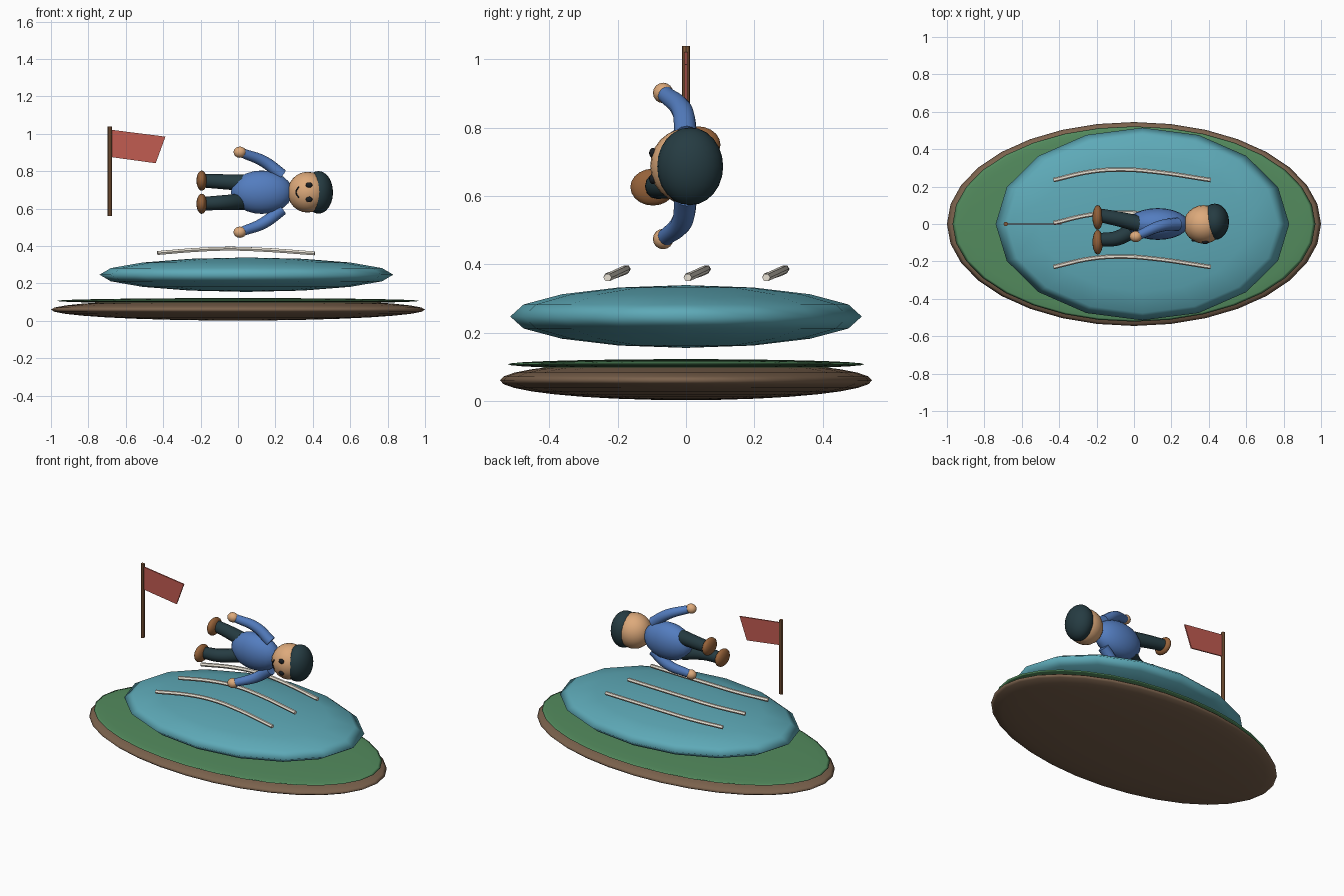
import bpy, bmesh, math

if "Cube" in bpy.data.objects:
    bpy.data.objects.remove(bpy.data.objects["Cube"])


def mat(name, r, g, b):
    m = bpy.data.materials.new(name)
    m.diffuse_color = [(c / 255) ** 2.2 for c in (r, g, b)] + [1]
    m.use_nodes = True
    m.node_tree.nodes["Principled BSDF"].inputs["Base Color"].default_value = m.diffuse_color
    return m


SOIL = mat("soil", 122, 98, 78)
GRASS = mat("grass", 84, 138, 94)
WATER = mat("water", 94, 168, 182)
CREAM = mat("cream", 235, 228, 214)
WOOD = mat("wood", 132, 92, 62)
RED = mat("red", 192, 92, 82)
SKIN = mat("skin", 220, 168, 122)
BLUE = mat("blue", 84, 124, 190)
DARK = mat("dark", 42, 62, 68)
SHOE = mat("shoe", 148, 98, 60)
BLACK = mat("black", 32, 36, 40)


def ellipsoid(name, loc, radii, m, seg=24, rings=12):
    bpy.ops.mesh.primitive_uv_sphere_add(segments=seg, ring_count=rings, radius=1, location=loc)
    o = bpy.context.object
    o.name = name
    o.scale = radii
    bpy.ops.object.transform_apply(location=False, rotation=False, scale=True)
    o.data.materials.append(m)
    bpy.ops.object.shade_smooth()
    return o


def tube(name, pts, radii, m, res=4):
    """Smooth tube through the points, with a radius at each one."""
    cu = bpy.data.curves.new(name, 'CURVE')
    cu.dimensions = '3D'
    cu.bevel_depth = 1
    cu.bevel_resolution = res
    cu.resolution_u = 8
    cu.use_fill_caps = True
    sp = cu.splines.new('BEZIER')
    sp.bezier_points.add(len(pts) - 1)
    for bp, p, r in zip(sp.bezier_points, pts, radii):
        bp.co = p
        bp.radius = r
        bp.handle_left_type = bp.handle_right_type = 'AUTO'
    o = bpy.data.objects.new(name, cu)
    bpy.context.collection.objects.link(o)
    bpy.ops.object.select_all(action='DESELECT')
    o.select_set(True)
    bpy.context.view_layer.objects.active = o
    bpy.ops.object.convert(target='MESH')
    o = bpy.context.object
    o.data.materials.clear()
    o.data.materials.append(m)
    bpy.ops.object.shade_smooth_by_angle(angle=math.radians(50))
    return o


# Island and pond discs
ellipsoid("island_base", (0, 0, .06), (1, .545, .058), SOIL, 32, 16)
ellipsoid("grass_layer", (0, 0, .107), (.97, .522, .015), GRASS, 32, 16)
ellipsoid("water_mound", (.045, 0, .247), (.785, .515, .092), WATER, 16, 8)

# Three ripples on the water
for i, y in enumerate((-.23, .005, .235)):
    tube(f"ripple_{i + 1}",
         [(-.43, y, .363), (-.23, y + .045, .379), (-.06, y + .056, .386),
          (.12, y + .043, .381), (.41, y, .361)], [.012] * 5, CREAM, 1)

# Flag pole
bpy.ops.mesh.primitive_cylinder_add(vertices=8, radius=.012, depth=.48, location=(-.685, 0, .8))
pole = bpy.context.object
pole.name = "flag_pole"
pole.data.materials.append(WOOD)

# Flag cloth
bm = bmesh.new()
outline = [(-.68, 1.022), (-.388, .985), (-.44, .843), (-.68, .876)]
face = bm.faces.new([bm.verts.new((x, -.004, z)) for x, z in outline])
ext = bmesh.ops.extrude_face_region(bm, geom=[face])
bmesh.ops.translate(bm, vec=(0, .008, 0),
                    verts=[v for v in ext["geom"] if isinstance(v, bmesh.types.BMVert)])
bmesh.ops.recalc_face_normals(bm, faces=bm.faces)
me = bpy.data.meshes.new("flag_cloth")
bm.to_mesh(me)
bm.free()
me.materials.append(RED)
bpy.context.collection.objects.link(bpy.data.objects.new("flag_cloth", me))

# Reclining figure: torso, head, hair
CZ = .688
ellipsoid("torso", (.127, 0, CZ), (.165, .085, .116), BLUE)
ellipsoid("head", (.372, -.002, CZ), (.107, .103, .109), SKIN)
ellipsoid("hair", (.431, .012, CZ - .001), (.077, .097, .114), DARK)

# Limbs and eyes on both sides
for side, s, foot_y in (("upper", 1, .035), ("lower", -1, -.097)):
    tube(f"{side}_arm", [(.235, 0, CZ + s * .09), (.14, -.012, CZ + s * .163),
                         (.025, -.06, CZ + s * .209)], [.034, .031, .025], BLUE)
    ellipsoid(f"{side}_hand", (.01, -.067, CZ + s * .214), (.034, .03, .03), SKIN, 16, 8)
    tube(f"{side}_leg", [(.03, 0, CZ + s * .05), (-.08, foot_y * .75, CZ + s * .056),
                         (-.185, foot_y + .012, CZ + s * .061)], [.044, .04, .036], DARK)
    ellipsoid(f"{side}_shoe", (-.194, foot_y, CZ + s * .062), (.028, .066, .054), SHOE, 20, 10)
    ellipsoid(f"{side}_eye", (.38, -.097, CZ + s * .038), (.018, .011, .015), BLACK, 12, 8)

# Smile
tube("mouth", [(.325, -.091, CZ + .03), (.31, -.088, CZ), (.325, -.091, CZ - .03)],
     [.004] * 3, BLACK, 1)
